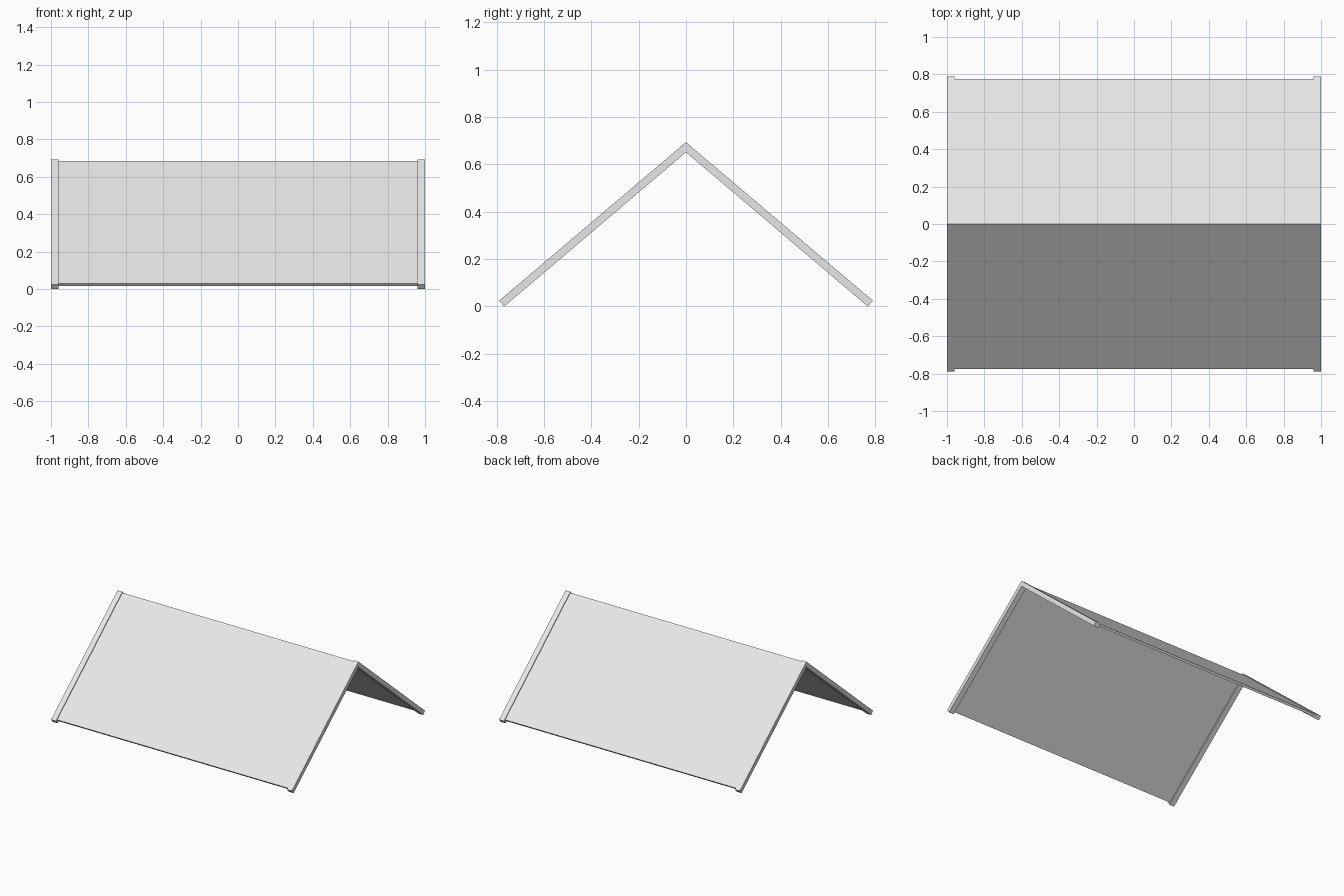
import bpy, bmesh, math

if "Cube" in bpy.data.objects:
    bpy.data.objects.remove(bpy.data.objects["Cube"])

ANGLE = math.radians(40.3)  # roof pitch

grey = bpy.data.materials.new("light_grey")
grey.diffuse_color = (0.8, 0.8, 0.8, 1)
grey.use_nodes = True
grey.node_tree.nodes["Principled BSDF"].inputs["Base Color"].default_value = grey.diffuse_color


def chevron(name, x0, x1, apex, half, thick):
    """Gabled slab: a folded profile in YZ extruded along X."""
    s, c = math.sin(ANGLE), math.cos(ANGLE)
    eave = apex - half * math.tan(ANGLE)
    right = [(half, eave), (half - thick * s, eave - thick * c)]
    left = [(-y, z) for y, z in reversed(right)]
    profile = [(0, apex)] + right + [(0, apex - thick / c)] + left
    bm = bmesh.new()
    a = [bm.verts.new((x0, y, z)) for y, z in profile]
    b = [bm.verts.new((x1, y, z)) for y, z in profile]
    n = len(profile)
    for i in range(n):
        j = (i + 1) % n
        bm.faces.new((a[i], a[j], b[j], b[i]))
    # each end is two quads, one per slope
    for ring in (a, b):
        bm.faces.new([ring[i] for i in (0, 1, 2, 3)])
        bm.faces.new([ring[i] for i in (0, 3, 4, 5)])
    bmesh.ops.recalc_face_normals(bm, faces=bm.faces[:])
    mesh = bpy.data.meshes.new(name)
    bm.to_mesh(mesh)
    bm.free()
    mesh.materials.append(grey)
    obj = bpy.data.objects.new(name, mesh)
    bpy.context.collection.objects.link(obj)
    return obj


# Thin roof sheet between the two end trims
chevron("roof_panel", -0.962, 0.962, 0.686, 0.775, 0.017)

# Thicker gable trims at both ends
chevron("left_trim", -1.0, -0.96, 0.6935, 0.789, 0.0325)
chevron("right_trim", 0.96, 1.0, 0.6935, 0.789, 0.0325)
